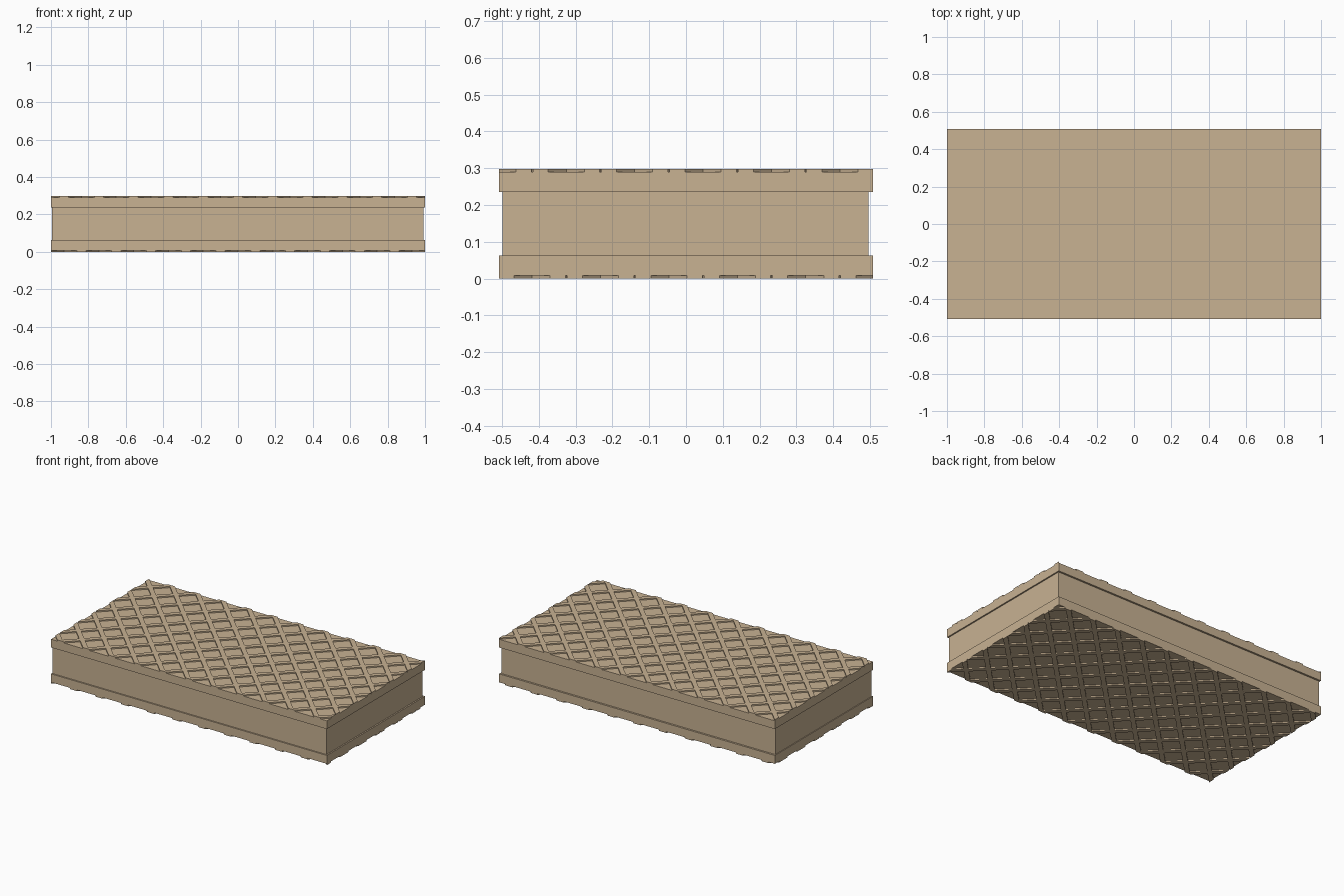
import bpy, bmesh, math
from mathutils import Vector

if "Cube" in bpy.data.objects:
    bpy.data.objects.remove(bpy.data.objects["Cube"])

LX, LY, H = 1.0, 0.508, 0.298      # half sizes and total height
RIDGE = 0.008                      # height of the raised lattice
PERIOD = 0.186                     # lattice repeat along x and y
STRIP = 0.0418                     # strip width measured along y

tan = bpy.data.materials.new("tan_fabric")
tan.diffuse_color = (0.58, 0.445, 0.29, 1)
tan.use_nodes = True
tan.node_tree.nodes["Principled BSDF"].inputs["Base Color"].default_value = tan.diffuse_color


def finish(bm, name):
    me = bpy.data.meshes.new(name)
    bm.to_mesh(me)
    bm.free()
    me.materials.append(tan)
    ob = bpy.data.objects.new(name, me)
    bpy.context.collection.objects.link(ob)
    return ob


def box(name, x0, x1, y0, y1, z0, z1):
    bm = bmesh.new()
    bmesh.ops.create_cube(bm, size=1)
    for v in bm.verts:
        v.co = Vector((x1 if v.co.x > 0 else x0,
                       y1 if v.co.y > 0 else y0,
                       z1 if v.co.z > 0 else z0))
    return finish(bm, name)


def offset(value):
    """Signed distance to the nearest strip centre line."""
    return (value + PERIOD / 2) % PERIOD - PERIOD / 2


def lattice(name, z, dz, flip):
    """Diagonal raised strips, clipped to the pad outline."""
    bm = bmesh.new()
    vs = [bm.verts.new((x * LX, y * LY, z))
          for x, y in ((-1, -1), (1, -1), (1, 1), (-1, 1))]
    bm.faces.new(vs)
    y0 = 0.0465 * flip             # a crossing sits at (0, y0)
    for sy in (1, -1):
        no = Vector((1, sy, 0)).normalized()
        for k in range(-10, 11):
            for side in (-0.5, 0.5):
                c = k * PERIOD + side * STRIP
                bmesh.ops.bisect_plane(
                    bm, geom=bm.verts[:] + bm.edges[:] + bm.faces[:],
                    dist=1e-6, plane_co=(c, y0, z), plane_no=no)
    # remove the open diamonds, keep the strips
    cells = []
    for f in bm.faces:
        c = f.calc_center_median()
        a, b = offset(c.x + c.y - y0), offset(c.x - c.y + y0)
        if min(abs(a), abs(b)) > STRIP / 2:
            cells.append(f)
    bmesh.ops.delete(bm, geom=cells, context='FACES')
    res = bmesh.ops.extrude_face_region(bm, geom=bm.faces[:])
    for v in res['geom']:
        if isinstance(v, bmesh.types.BMVert):
            v.co.z += dz
    # drop leftover faces lying hidden on the pad
    hidden = [f for f in bm.faces
              if all(abs(v.co.z - z) < 1e-5 for v in f.verts)]
    bmesh.ops.delete(bm, geom=hidden, context='FACES_ONLY')
    bmesh.ops.recalc_face_normals(bm, faces=bm.faces[:])
    # the open shell must face away from the pad
    if sum(f.normal.z * f.calc_area() for f in bm.faces) * dz < 0:
        bmesh.ops.reverse_faces(bm, faces=bm.faces[:])
    return finish(bm, name)


# Core block
box("core", -0.995, 0.991, -0.499, 0.496, 0.05, 0.25)
# Wider pads above and below
box("top_pad", -LX, LX, -LY, LY, 0.236, H - RIDGE)
box("bottom_pad", -LX, LX, -LY, LY, RIDGE, 0.063)
# Quilted lattices
lattice("top_lattice", H - RIDGE, RIDGE, 1)
lattice("bottom_lattice", RIDGE, -RIDGE, -1)
